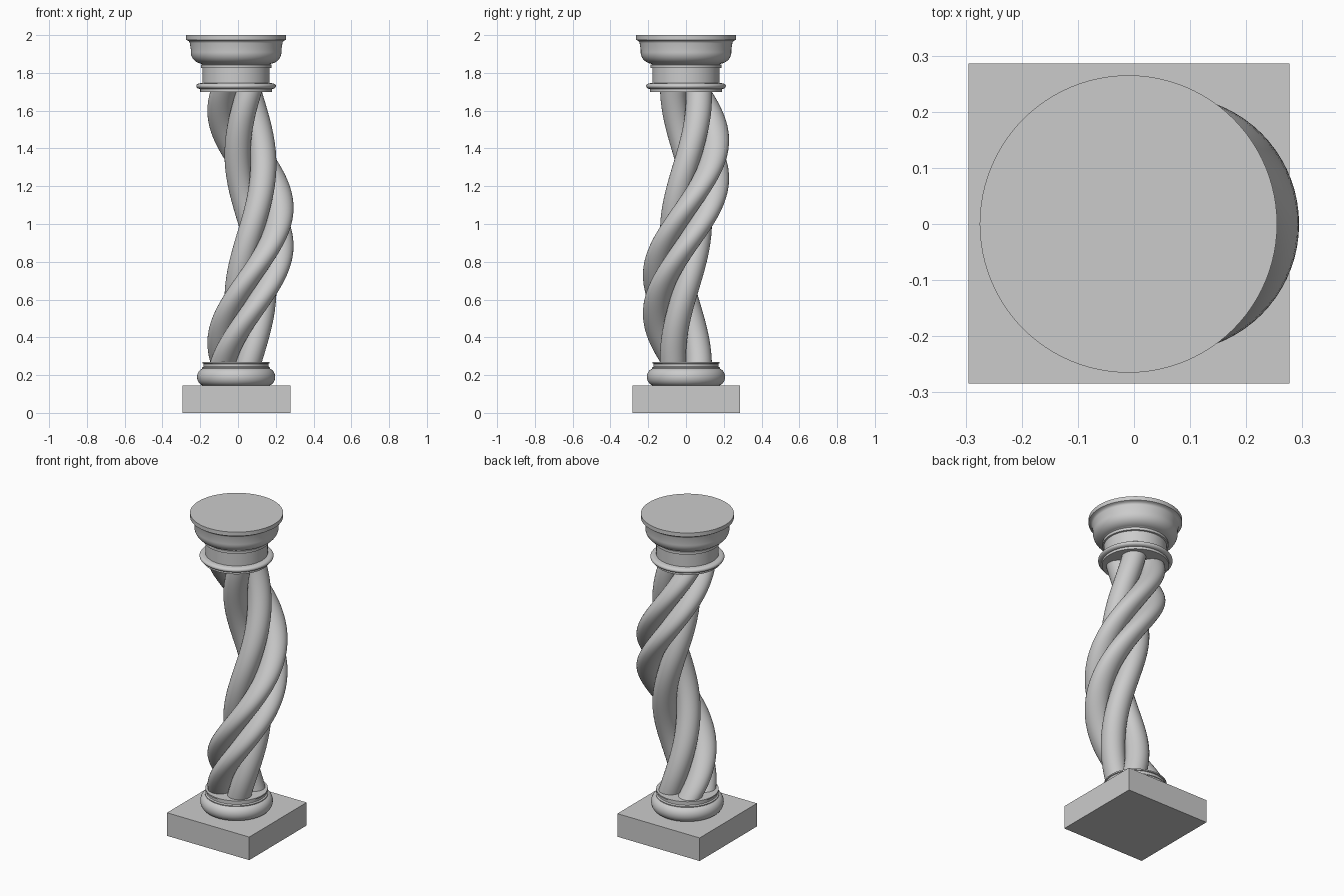
import bpy
import bmesh
from math import sin, cos, pi, radians
from mathutils import Matrix, Vector

cube = bpy.data.objects.get("Cube")
if cube:
    bpy.data.objects.remove(cube, do_unlink=True)

CENTRE_X = -0.01              # axis of base and capital
TWIST_X = 0.066               # axis the shaft winds around
SHAFT_LOW, SHAFT_HIGH = 0.27, 1.70

stone = bpy.data.materials.new("grey_stone")
stone.use_nodes = True
stone.diffuse_color = (0.6, 0.6, 0.6, 1)
stone.node_tree.nodes["Principled BSDF"].inputs["Base Color"].default_value = (0.6, 0.6, 0.6, 1)


def finish(bm, name, smooth=True):
    bmesh.ops.recalc_face_normals(bm, faces=bm.faces)
    mesh = bpy.data.meshes.new(name)
    bm.to_mesh(mesh)
    bm.free()
    mesh.materials.append(stone)
    obj = bpy.data.objects.new(name, mesh)
    bpy.context.collection.objects.link(obj)
    if smooth:
        bpy.ops.object.select_all(action="DESELECT")
        obj.select_set(True)
        bpy.context.view_layer.objects.active = obj
        bpy.ops.object.shade_smooth_by_angle(angle=radians(35))
    return obj


def loft(name, rings):
    """Skin a stack of equal rings of points and cap both ends."""
    bm = bmesh.new()
    loops = [[bm.verts.new(p) for p in ring] for ring in rings]
    n = len(loops[0])
    for low, high in zip(loops, loops[1:]):
        for i in range(n):
            j = (i + 1) % n
            bm.faces.new((low[i], low[j], high[j], high[i]))
    bm.faces.new(loops[0])
    bm.faces.new(loops[-1])
    return finish(bm, name)


def circle(x, y, z, r, n):
    return [Vector((x + r * cos(2 * pi * i / n), y + r * sin(2 * pi * i / n), z)) for i in range(n)]


def turned(name, profile):
    return loft(name, [circle(CENTRE_X, 0, z, r, 96) for r, z in profile])


def arc(r, z, rr, rz, start, end, steps=12):
    """Points of an elliptical moulding, angles in degrees."""
    angles = [radians(start + (end - start) * i / steps) for i in range(steps + 1)]
    return [(r + rr * cos(a), z + rz * sin(a)) for a in angles]


# Square plinth
bm = bmesh.new()
bmesh.ops.create_cube(bm, size=1, matrix=Matrix.Translation((CENTRE_X + 0.001, 0.001, 0.0725))
                      @ Matrix.Diagonal((0.572, 0.57, 0.145, 1)))
finish(bm, "plinth", smooth=False)

# Rounded base with a stepped collar
turned("base_moulding",
       arc(0.165, 0.19, 0.042, 0.047, -75, 70)
       + [(0.18, 0.24), (0.172, 0.245), (0.172, 0.26), (0.178, 0.262), (0.178, 0.27)])

# Four round strands twisted one full turn about an off-centre axis
LEVELS = 72
for k, (sx, sy) in enumerate(((-1, -1), (1, -1), (1, 1), (-1, 1))):
    section = circle(CENTRE_X - TWIST_X + 0.068 * sx, 0.068 * sy, 0, 0.069, 32)
    rings = []
    for i in range(LEVELS + 1):
        t = i / LEVELS
        place = Matrix.Translation((TWIST_X, 0, SHAFT_LOW + t * (SHAFT_HIGH - SHAFT_LOW)))
        turn = Matrix.Rotation(2 * pi * t, 4, "Z")
        rings.append([place @ turn @ p for p in section])
    loft(f"shaft_strand_{k + 1}", rings)

# Capital: neck ring, plain neck, fillet, rounded bowl and top rim
turned("capital",
       [(0.19, 1.70), (0.19, 1.715)]
       + arc(0.19, 1.73, 0.021, 0.015, -85, 85)
       + [(0.178, 1.747), (0.178, 1.825), (0.187, 1.827), (0.187, 1.843), (0.18, 1.845)]
       + arc(0.175, 1.91, 0.065, 0.062, -80, 0)
       + [(0.24, 1.925), (0.245, 1.955)]
       + arc(0.265, 1.955, 0.02, 0.018, 180, 110, 6)
       + [(0.265, 1.975), (0.265, 2.0)])
